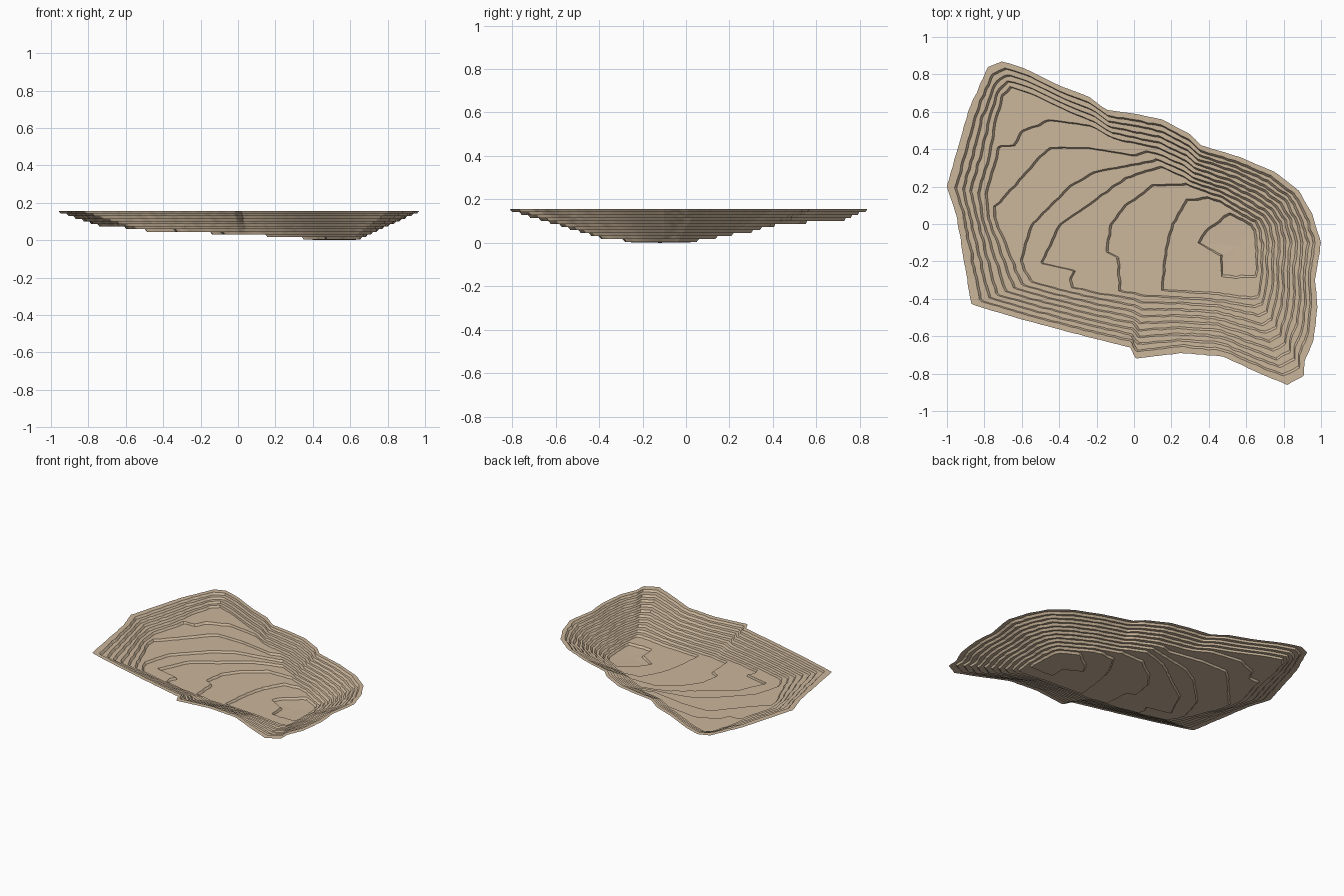
import bpy, bmesh, math
from mathutils import Vector, noise

if "Cube" in bpy.data.objects:
    bpy.data.objects.remove(bpy.data.objects["Cube"])

N, STEPS = 600, 11                  # rays around the basin, terrace count
CX, CY = 0.55, -0.12                # deepest spot
Z0, DZ = 0.003, 0.0139              # lowest terrace height and step height
BANK = 0.012                        # horizontal width of each slanted riser

# paired points: rim (x, y) and foot of the wall if it ran to full depth (x, y)
WALL = [
    (-.87, -.43, -.38, -.24), (-.60, -.51, -.30, -.26), (-.30, -.59, -.15, -.29),
    (-.02, -.66, .00, -.31), (.01, -.72, .05, -.31), (.25, -.69, .22, -.33),
    (.48, -.71, .40, -.34), (.65, -.79, .52, -.35), (.82, -.86, .61, -.36),
    (.91, -.81, .64, -.35), (.91, -.74, .65, -.33), (.96, -.62, .65, -.30),
    (.98, -.45, .66, -.25), (.97, -.30, .66, -.20), (1.0, -.10, .66, -.10),
    (.95, .06, .65, -.03), (.88, .18, .63, .00), (.75, .28, .57, .03),
    (.56, .36, .45, .10), (.36, .42, .28, .16), (.30, .48, .24, .18),
    (.15, .56, .10, .23), (.00, .59, .00, .25), (-.15, .61, -.10, .29),
    (-.24, .68, -.15, .31), (-.40, .74, -.30, .38), (-.58, .83, -.50, .47),
    (-.70, .87, -.60, .50), (-.78, .84, -.58, .42), (-.88, .62, -.52, .40),
    (-.93, .45, -.50, .30), (-1.0, .20, -.55, .12), (-.95, .05, -.58, .00)]

# contour lines that cross the sloping floor, lowest first
FLOOR = [
    [(.70, -.28), (.55, -.29), (.47, -.28), (.46, -.17), (.34, -.10), (.38, -.04), (.5, .06), (.6, .1)],
    [(.14, -.45), (.16, -.18), (.20, .00), (.28, .13), (.42, .15), (.50, .20)],
    [(-.08, -.45), (-.09, -.18), (-.15, -.15), (-.13, .0), (-.05, .10), (.10, .21), (.45, .22)],
    [(-.30, -.40), (-.35, -.30), (-.32, -.25), (-.5, -.21), (-.4, .0), (-.25, .10), (-.05, .25), (.15, .31), (.25, .34)],
    [(-.65, -.45), (-.64, -.28), (-.55, .0), (-.35, .20), (-.22, .28), (.10, .34), (.20, .42)],
    [(-.85, .03), (-.72, .12), (-.50, .37), (-.45, .41), (-.25, .41), (.0, .37), (.15, .42)],
    [(-.85, .42), (-.65, .42), (-.60, .50), (-.45, .56), (-.25, .53), (-.10, .55)]]


def reach(points, a):
    """Distance from the deepest spot to a polyline along angle a, or None."""
    c, s, best = math.cos(a), math.sin(a), None
    for (x1, y1), (x2, y2) in zip(points, points[1:]):
        x1, y1, x2, y2 = x1 - CX, y1 - CY, x2 - CX, y2 - CY
        d1, d2 = c * y1 - s * x1, c * y2 - s * x2
        if abs(d1 - d2) < 1e-9 or d1 * d2 > 0:
            continue
        t = d1 / (d1 - d2)
        r = c * (x1 + t * (x2 - x1)) + s * (y1 + t * (y2 - y1))
        if r > 0:
            best = r if best is None else max(best, r)
    return best


def contour(k):
    """Radii of contour k: the wall line, cut short by the floor line."""
    t = k / STEPS
    wall = [(u + (x - u) * t, v + (y - v) * t) for x, y, u, v in WALL]
    wall.append(wall[0])
    radii = []
    for i in range(N):
        a = 2 * math.pi * (i + 0.37) / N
        r = reach(wall, a) or (radii[-1] if radii else 0.1)
        if k < len(FLOOR):
            f = reach(FLOOR[k], a)
            r = min(r, f) if f else r
        # eroded edge
        p = Vector((CX + r * math.cos(a), CY + r * math.sin(a), k * 3.1))
        amp = 0.003 if k == STEPS else 0.007
        radii.append(r + amp * noise.noise(p * 22))
    return radii


# contours from the rim inwards, each kept inside the one above
rings = [None] * (STEPS + 1)
rings[STEPS] = contour(STEPS)
for k in range(STEPS - 1, -1, -1):
    rings[k] = [max(0.03, min(r, o - BANK - 0.004))
                for r, o in zip(contour(k), rings[k + 1])]

bm = bmesh.new()


def add_loop(radii, z, inset=0.0):
    return [bm.verts.new((CX + (r - inset) * math.cos(2 * math.pi * (i + .37) / N),
                          CY + (r - inset) * math.sin(2 * math.pi * (i + .37) / N), z))
            for i, r in enumerate(radii)]


def bridge(inner, outer):
    for i in range(N):
        j = (i + 1) % N
        bm.faces.new((inner[i], outer[i], outer[j], inner[j]))


# pit bottom
centre = bm.verts.new((CX, CY, 0))
previous = None
for k in range(STEPS):
    foot = add_loop(rings[k], Z0 + k * DZ, BANK)
    lip = add_loop(rings[k], Z0 + (k + 1) * DZ)
    if previous is None:
        for i in range(N):
            bm.faces.new((centre, foot[i], foot[(i + 1) % N]))
    else:
        bridge(previous, foot)      # flat terrace
    bridge(foot, lip)               # slanted riser
    previous = lip
# rim terrace
bridge(previous, add_loop(rings[STEPS], Z0 + STEPS * DZ))

mesh = bpy.data.meshes.new("terraced_basin")
bm.to_mesh(mesh)
bm.free()
basin = bpy.data.objects.new("terraced_basin", mesh)
bpy.context.collection.objects.link(basin)

sand = bpy.data.materials.new("sand")
sand.diffuse_color = (0.60, 0.47, 0.33, 1)
sand.use_nodes = True
sand.node_tree.nodes["Principled BSDF"].inputs["Base Color"].default_value = sand.diffuse_color
mesh.materials.append(sand)
